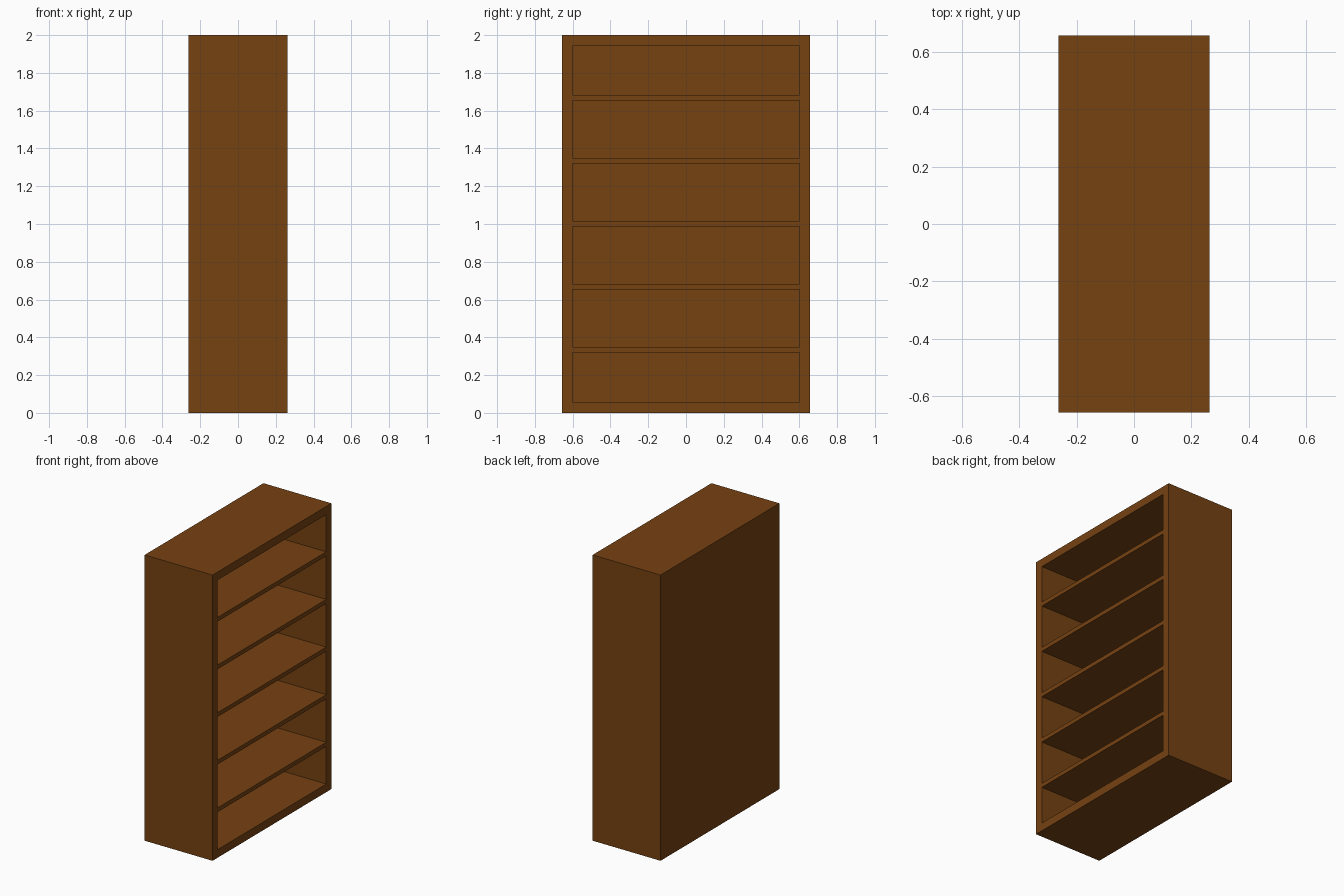
import bpy, bmesh

if "Cube" in bpy.data.objects:
    bpy.data.objects.remove(bpy.data.objects["Cube"])

WALL, BACK, SHELF = 0.057, 0.012, 0.0295     # board thicknesses
DEPTH, WIDTH, HEIGHT = 0.526, 1.314, 2.0
BAYS = 6

wood = bpy.data.materials.new("brown_wood")
wood.diffuse_color = (0.18, 0.054, 0.006, 1)
wood.use_nodes = True
wood.node_tree.nodes["Principled BSDF"].inputs["Base Color"].default_value = wood.diffuse_color


def box(name, size, centre):
    """Box mesh object, returned with its bmesh for further editing."""
    bm = bmesh.new()
    bmesh.ops.create_cube(bm, size=1)
    bmesh.ops.scale(bm, vec=size, verts=bm.verts)
    bmesh.ops.translate(bm, vec=centre, verts=bm.verts)
    mesh = bpy.data.meshes.new(name)
    mesh.materials.append(wood)
    obj = bpy.data.objects.new(name, mesh)
    bpy.context.collection.objects.link(obj)
    return obj, bm


def finish(obj, bm):
    bm.to_mesh(obj.data)
    bm.free()


# Carcass: one box hollowed from its open +x side, leaving a back panel
carcass, bm = box("bookcase_carcass", (DEPTH, WIDTH, HEIGHT), (0, 0, HEIGHT / 2))
bm.normal_update()
opening = max(bm.faces, key=lambda f: f.calc_center_median().x)
bmesh.ops.inset_region(bm, faces=[opening], thickness=WALL, use_even_offset=True)
hollow = bmesh.ops.extrude_discrete_faces(bm, faces=[opening])["faces"]
bmesh.ops.translate(bm, vec=(BACK - DEPTH, 0, 0), verts=hollow[0].verts)
bmesh.ops.recalc_face_normals(bm, faces=bm.faces)
finish(carcass, bm)

# Shelves: evenly spaced, flush with the open side
for i in range(1, BAYS):
    shelf, bm = box(f"shelf_{i}", (DEPTH - BACK, WIDTH - 2 * WALL, SHELF),
                    (BACK / 2, 0, HEIGHT * i / BAYS + 0.001))
    finish(shelf, bm)
